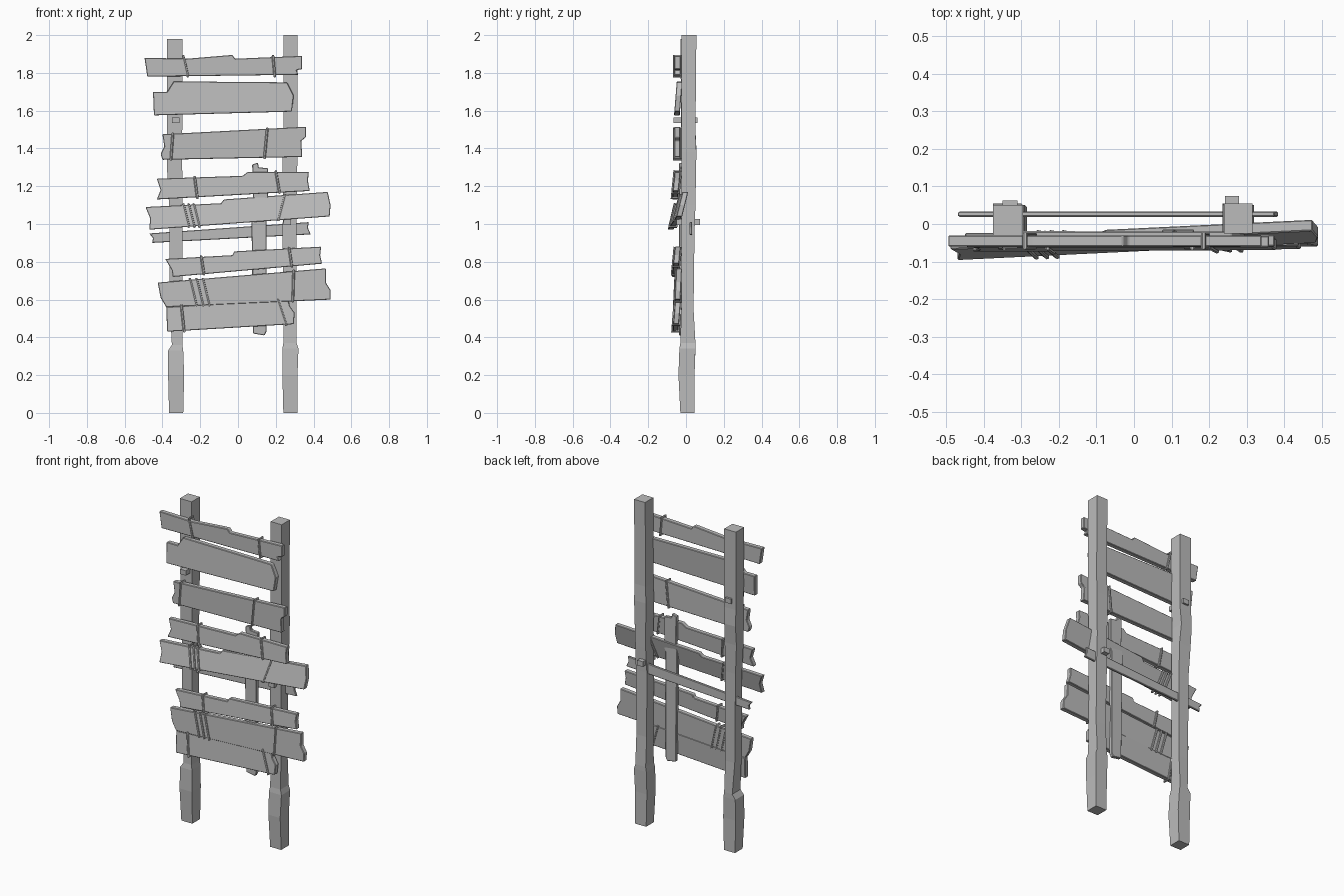
import bpy
import bmesh
from mathutils import Vector

cube = bpy.data.objects.get("Cube")
if cube:
    bpy.data.objects.remove(cube, do_unlink=True)

grey = bpy.data.materials.new("weathered grey")
grey.use_nodes = True
grey.diffuse_color = (0.5, 0.5, 0.5, 1)
grey.node_tree.nodes["Principled BSDF"].inputs["Base Color"].default_value = (0.5, 0.5, 0.5, 1)


def finish(name, bm, bevel=0.0):
    bmesh.ops.recalc_face_normals(bm, faces=bm.faces)
    mesh = bpy.data.meshes.new(name)
    bm.to_mesh(mesh)
    bm.free()
    mesh.materials.append(grey)
    ob = bpy.data.objects.new(name, mesh)
    bpy.context.collection.objects.link(ob)
    if bevel:
        mod = ob.modifiers.new("worn edges", 'BEVEL')
        mod.width = bevel
        mod.segments = 1
    return ob


def loft(name, rings):
    """Join rings of points into a capped solid."""
    bm = bmesh.new()
    loops = [[bm.verts.new(p) for p in ring] for ring in rings]
    n = len(loops[0])
    for a, b in zip(loops, loops[1:]):
        for i in range(n):
            j = (i + 1) % n
            bm.faces.new((a[i], a[j], b[j], b[i]))
    bm.faces.new(loops[0])
    bm.faces.new(loops[-1])
    return finish(name, bm)


def post(name, levels):
    loft(name, [[(x0, y0, z), (x1, y0, z), (x1, y1, z), (x0, y1, z)]
                for z, x0, x1, y0, y1 in levels])


def rope(name, points, radius=0.007):
    curve = bpy.data.curves.new(name, 'CURVE')
    curve.dimensions = '3D'
    curve.bevel_depth = radius
    curve.bevel_resolution = 1
    spline = curve.splines.new('POLY')
    spline.points.add(len(points) - 1)
    for pt, p in zip(spline.points, points):
        pt.co = (*p, 1)
    spline.use_cyclic_u = True
    curve.materials.append(grey)
    ob = bpy.data.objects.new(name, curve)
    bpy.context.collection.objects.link(ob)
    bpy.ops.object.select_all(action='DESELECT')
    bpy.context.view_layer.objects.active = ob
    ob.select_set(True)
    bpy.ops.object.convert(target='MESH')
    bpy.ops.object.shade_smooth_by_angle()


def plank(name, outline, y, lean=0.0, yaw=0.0, thick=0.03, ropes=()):
    """Extrude a broken outline; wrap it with (top x, top z, bottom x, bottom z) ropes."""
    zc = sum(p[1] for p in outline) / len(outline)

    def at(x, z, side, grow=0.0):
        return Vector((x, y + lean * (z - zc) + yaw * x + side * (thick / 2 + grow), z))

    bm = bmesh.new()
    front = [bm.verts.new(at(x, z, -1)) for x, z in outline]
    back = [bm.verts.new(at(x, z, 1)) for x, z in outline]
    bm.faces.new(front)
    bm.faces.new(back[::-1])
    n = len(front)
    for i in range(n):
        j = (i + 1) % n
        bm.faces.new((front[i], back[i], back[j], front[j]))
    finish(name, bm, 0.003)
    for i, (xt, zt, xb, zb) in enumerate(ropes):
        zt, zb = zt - 0.005, zb + 0.005
        rope(f"{name}_rope_{i + 1}", [at(xt, zt, -1, 0.003), at(xb, zb, -1, 0.003),
                                      at(xb, zb, 1, 0.003), at(xt, zt, 1, 0.003)])


def box(name, x0, x1, y0, y1, z0, z1):
    post(name, [(z0, x0, x1, y0, y1), (z1, x0, x1, y0, y1)])


# Uprights, roughly hewn
post("right_post", [
    (0, -.365, -.29, -.03, .045), (.2, -.37, -.285, -.04, .045),
    (.33, -.37, -.29, -.035, .05), (.36, -.35, -.295, -.03, .05),
    (.55, -.36, -.295, -.025, .04), (1.1, -.365, -.295, -.025, .04),
    (1.28, -.375, -.295, -.025, .045), (1.4, -.375, -.3, -.025, .055),
    (1.5, -.375, -.295, -.025, .05), (1.98, -.375, -.295, -.03, .05)])
post("left_post", [
    (0, .24, .315, -.03, .045), (.2, .235, .315, -.04, .045),
    (.34, .235, .32, -.035, .05), (.37, .24, .31, -.03, .05),
    (.55, .24, .31, -.025, .04), (.95, .235, .31, -.025, .045),
    (1.1, .24, .31, -.025, .05), (1.38, .235, .315, -.025, .055),
    (1.48, .24, .315, -.025, .05), (2.0, .24, .315, -.025, .055)])

# Pegs through the uprights
box("right_peg", -.35, -.31, -.065, .062, 1.535, 1.565)
box("left_peg", .242, .28, -.05, .075, .995, 1.027)

# Rear rail and upright brace
plank("rear_rail", [(-.47, .95), (.375, 1.01), (.37, .98), (.385, .945), (-.455, .9), (-.45, .925)],
      .026, thick=.014)
plank("brace", [(.075, 1.315), (.105, 1.325), (.11, 1.3), (.16, 1.295), (.16, 1.1), (.15, 1.08),
                (.15, .43), (.14, .41), (.08, .42), (.07, 1.1), (.08, 1.13)], -.025, thick=.022)

# Front planks from the top down
plank("plank_1", [(-.495, 1.88), (-.27, 1.875), (-.03, 1.895), (-.015, 1.875), (.34, 1.89),
                  (.34, 1.82), (.31, 1.815), (.32, 1.79), (-.48, 1.78)], -.045,
      ropes=[(-.29, 1.895, -.265, 1.775), (.185, 1.895, .195, 1.775)])
plank("plank_2", [(-.45, 1.7), (-.375, 1.7), (-.34, 1.755), (.26, 1.75), (.295, 1.68),
                  (.285, 1.595), (-.445, 1.575)], -.04, lean=.08)
plank("plank_3", [(-.4, 1.475), (.36, 1.515), (.36, 1.46), (.335, 1.44), (.34, 1.355),
                  (-.4, 1.34), (-.41, 1.37), (-.39, 1.41)], -.047,
      ropes=[(-.345, 1.485, -.355, 1.335), (.155, 1.512, .14, 1.343)])
plank("plank_4", [(-.43, 1.24), (.025, 1.255), (.05, 1.275), (.375, 1.275), (.37, 1.23),
                  (.38, 1.175), (-.43, 1.13), (-.41, 1.18)], -.05, lean=.1,
      ropes=[(-.23, 1.255, -.215, 1.132), (.2, 1.285, .22, 1.16)])
plank("plank_5", [(-.49, 1.09), (-.09, 1.11), (-.075, 1.13), (.475, 1.17), (.49, 1.1),
                  (.485, 1.04), (-.47, .97), (-.465, 1.03)], -.04, lean=.25, yaw=.03,
      ropes=[(-.29 + d, 1.11, -.26 + d, .98) for d in (0, .028, .055)] + [(.25, 1.16, .215, 1.015)])
plank("plank_6", [(-.385, .815), (-.03, .835), (-.02, .855), (.44, .88), (.435, .835),
                  (.445, .79), (-.345, .72), (-.35, .755)], -.05, lean=.1,
      ropes=[(-.195, .835, -.18, .728), (.27, .88, .285, .77)])
plank("plank_7", [(-.425, .69), (.465, .765), (.465, .69), (.49, .65), (.49, .6),
                  (-.38, .56), (-.41, .61)], -.042, lean=.05,
      ropes=[(-.255 + d, .715, -.22 + d, .562) for d in (0, .035, .068)] + [(.295, .76, .29, .585)])
plank("plank_8", [(-.38, .56), (.265, .6), (.275, .565), (.3, .53), (.295, .47), (-.375, .43)],
      -.048, lean=.08,
      ropes=[(-.3, .575, -.285, .425), (.21, .605, .255, .46)])
